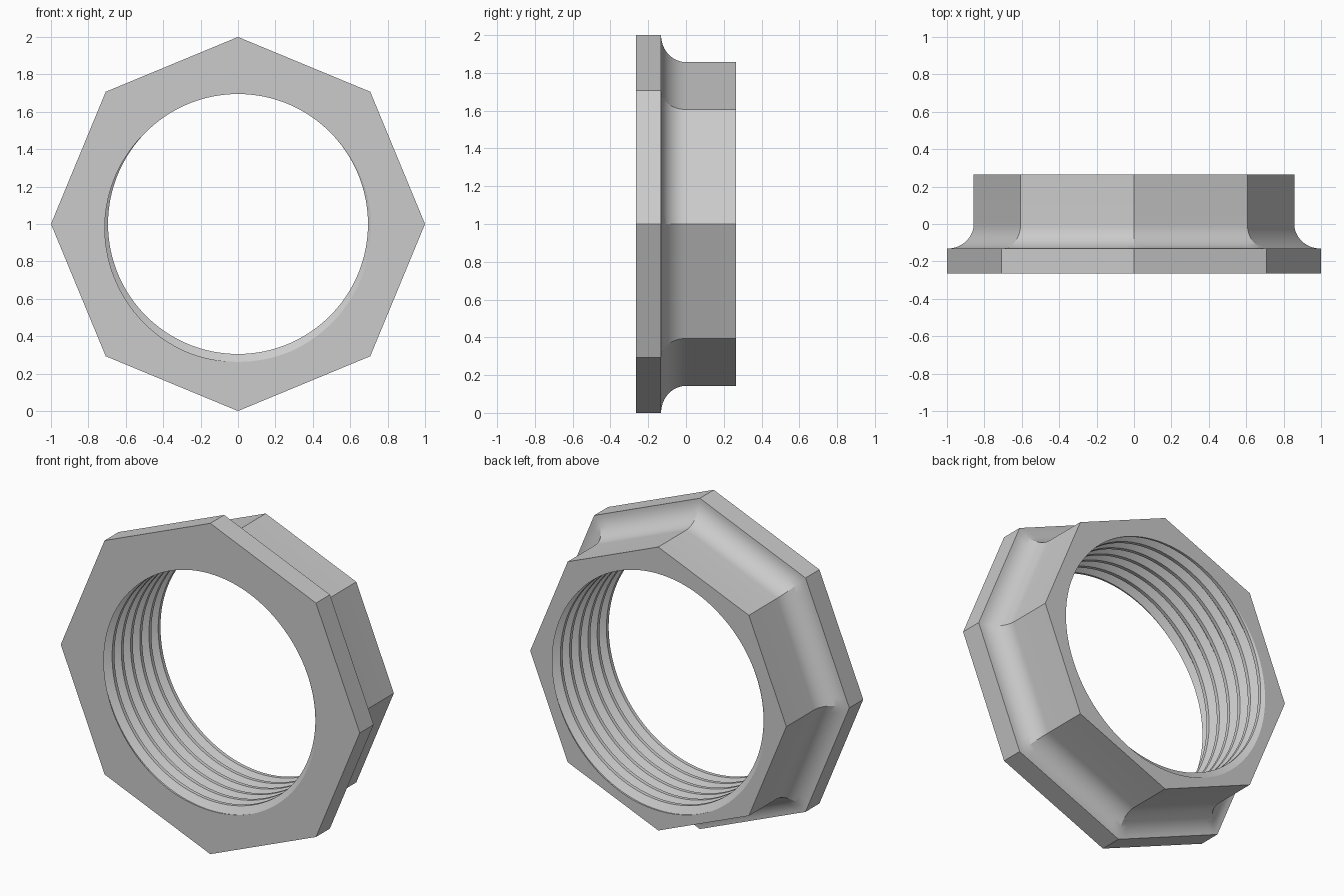
import bpy, bmesh, math

if "Cube" in bpy.data.objects:
    bpy.data.objects.remove(bpy.data.objects["Cube"])

N = 128                       # columns around the axis (multiple of 8)
FRONT, BACK = -0.265, 0.265
STEP = -0.132                 # back of the flange
R_FLANGE, R_BODY = 1.0, 0.857
R_CREST, R_ROOT = 0.695, 0.737
PITCH = 0.088
BREAKS = (-0.0625, 0.0625, 0.375, 0.625)   # root flat, crest flat (in turns)


def octagon(a):
    # distance to the edge of a unit octagon in direction a
    q = math.pi / 4
    return math.cos(q / 2) / math.cos(a % q - q / 2)


def thread_radius(t):
    # trapezoid thread profile, root centred on whole turns
    d = abs(t - round(t))
    k = min(1, max(0, (d - 0.0625) / (0.375 - 0.0625)))
    return R_ROOT + (R_CREST - R_ROOT) * k


# Outer profile: flange, concave fillet, body
outer = [(R_FLANGE, FRONT), (R_FLANGE, STEP)]
for i in range(1, 13):
    a = math.pi / 2 * i / 12
    outer.append((R_FLANGE - (R_FLANGE - R_BODY) * math.sin(a),
                  STEP * math.cos(a)))
outer.append((R_BODY, BACK))


def column(j):
    # closed section at one angle: outside front to back, then bore back to front
    turn = j / N
    a = 2 * math.pi * turn - math.pi / 2
    ring = [(r * octagon(a), y) for r, y in outer]
    bore = []
    for k in range(-1, 10):
        for b in BREAKS:
            y = min(BACK, max(FRONT, FRONT + PITCH * (k + b - turn)))
            bore.append((thread_radius((y - FRONT) / PITCH + turn), y))
    ring += reversed(bore)
    return [(r * math.cos(a), y, 1 + r * math.sin(a)) for r, y in ring]


# Skin the sections; the last column lands on the first, one thread turn along
bm = bmesh.new()
cols = [[bm.verts.new(p) for p in column(j)] for j in range(N + 1)]
for c, d in zip(cols, cols[1:]):
    n = len(c)
    for i in range(n):
        bm.faces.new((c[i], d[i], d[(i + 1) % n], c[(i + 1) % n]))
bmesh.ops.remove_doubles(bm, verts=bm.verts, dist=1e-5)
bmesh.ops.recalc_face_normals(bm, faces=bm.faces)

mesh = bpy.data.meshes.new("threaded_octagonal_nut")
bm.to_mesh(mesh)
bm.free()
nut = bpy.data.objects.new("threaded_octagonal_nut", mesh)
bpy.context.collection.objects.link(nut)
bpy.context.view_layer.objects.active = nut
nut.select_set(True)
bpy.ops.object.shade_smooth_by_angle(angle=math.radians(20))
